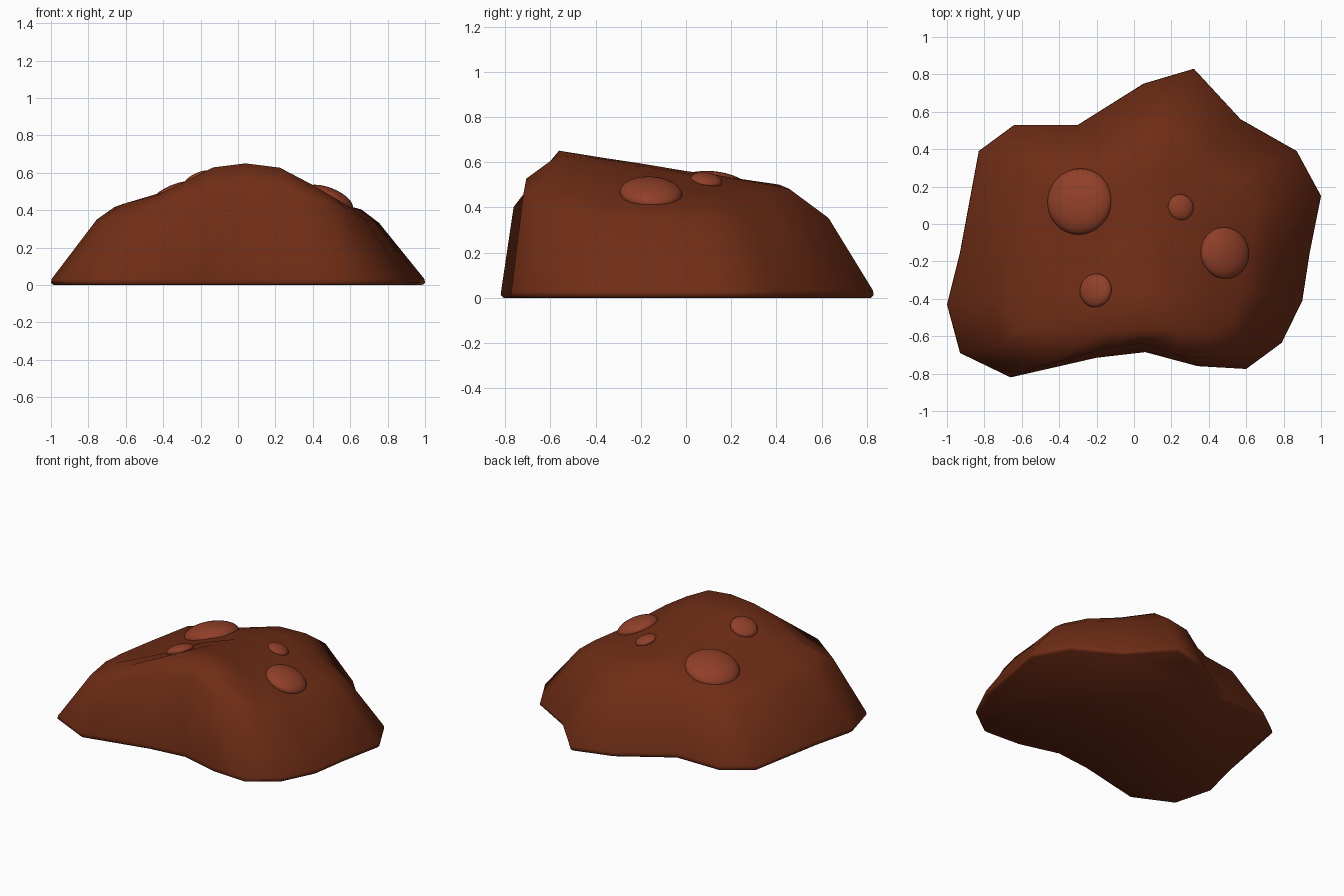
import bpy, bmesh, math
from mathutils import Vector

if "Cube" in bpy.data.objects:
    bpy.data.objects.remove(bpy.data.objects["Cube"])

def material(name, color):
    m = bpy.data.materials.new(name)
    m.diffuse_color = (*color, 1)
    m.use_nodes = True
    m.node_tree.nodes["Principled BSDF"].inputs["Base Color"].default_value = m.diffuse_color
    return m

rock_mat = material("rock_brown", (0.16, 0.026, 0.008))
spot_mat = material("spot_red", (0.28, 0.05, 0.022))

# Footprint seen from above
OUTLINE = [(0.32, 0.83), (0.05, 0.75), (-0.30, 0.53), (-0.64, 0.53), (-0.83, 0.39),
           (-0.93, -0.15), (-1.0, -0.43), (-0.93, -0.69), (-0.66, -0.82), (-0.20, -0.715),
           (0.06, -0.685), (0.34, -0.76), (0.60, -0.775), (0.79, -0.635), (0.90, -0.41),
           (0.94, -0.15), (1.0, 0.15), (0.87, 0.39), (0.57, 0.56)]
# Crest of the front ridge (x, z)
CREST = [(-0.67, 0.42), (-0.43, 0.48), (-0.13, 0.63), (0.05, 0.652), (0.21, 0.635),
         (0.40, 0.535), (0.60, 0.42)]

def crest(x):
    if x <= CREST[0][0]:
        return CREST[0][1]
    for (x0, z0), (x1, z1) in zip(CREST, CREST[1:]):
        if x <= x1:
            return z0 + (z1 - z0) * (x - x0) / (x1 - x0)
    return CREST[-1][1]

def height(x, y):
    # top slopes down to the back, most at the middle
    c = crest(x)
    k = 0.236 * max(0.25, min(1, (c - 0.38) / 0.2))
    return c * (1 - k * max(0, y + 0.56))

def top_point(x, y):
    tx = x * 0.66
    ty = y * 0.55 if y > 0 else max(y * 0.82, -0.57)
    return tx, ty

def shoulder_point(x, y):
    tx, ty = top_point(x, y)
    z = height(tx, ty) * (0.84 - 0.13 * max(0, y))
    return x * 0.755, y * (0.76 if y > 0 else 0.93), z

# Rock: stacked rings from the base to the top
rings = [[(x * 0.985, y * 0.985, 0) for x, y in OUTLINE],
         [(x, y, 0.012) for x, y in OUTLINE],
         [(x * 0.997, y * 0.997, 0.032) for x, y in OUTLINE],
         [shoulder_point(x, y) for x, y in OUTLINE]]
for s in (1, 0.66, 0.33):
    ring = []
    for x, y in OUTLINE:
        tx, ty = top_point(x, y)
        tx, ty = tx * s, ty * s
        ring.append((tx, ty, height(tx, ty)))
    rings.append(ring)

bm = bmesh.new()
vr = [[bm.verts.new(p) for p in r] for r in rings]
n = len(OUTLINE)
for a, b in zip(vr, vr[1:]):
    for i in range(n):
        j = (i + 1) % n
        bm.faces.new((a[i], a[j], b[j], b[i]))
bm.faces.new(list(reversed(vr[0])))
peak = bm.verts.new((0, 0, height(0, 0)))
for i in range(n):
    bm.faces.new((vr[-1][i], vr[-1][(i + 1) % n], peak))
bmesh.ops.recalc_face_normals(bm, faces=bm.faces)
mesh = bpy.data.meshes.new("rock")
bm.to_mesh(mesh)
bm.free()
rock = bpy.data.objects.new("rock", mesh)
bpy.context.collection.objects.link(rock)
mesh.materials.append(rock_mat)
bpy.context.view_layer.objects.active = rock
rock.select_set(True)
bpy.ops.object.shade_smooth_by_angle(angle=math.radians(62))

# Spots: flattened domes lying on the slope
for i, (x, y, r) in enumerate([(-0.29, 0.12, 0.178), (0.485, -0.155, 0.138),
                               (-0.205, -0.355, 0.09), (0.25, 0.09, 0.07)]):
    e = 0.1
    normal = Vector(((height(x - e, y) - height(x + e, y)) / (2 * e),
                     (height(x, y - e) - height(x, y + e)) / (2 * e), 1))
    bpy.ops.mesh.primitive_uv_sphere_add(segments=32, ring_count=16, radius=r,
                                         location=(x, y, height(x, y)))
    spot = bpy.context.object
    spot.name = f"spot_{i + 1}"
    spot.scale = (1, 1, 0.42)
    spot.rotation_euler = normal.to_track_quat('Z', 'Y').to_euler()
    spot.data.materials.append(spot_mat)
    bpy.ops.object.shade_smooth()
